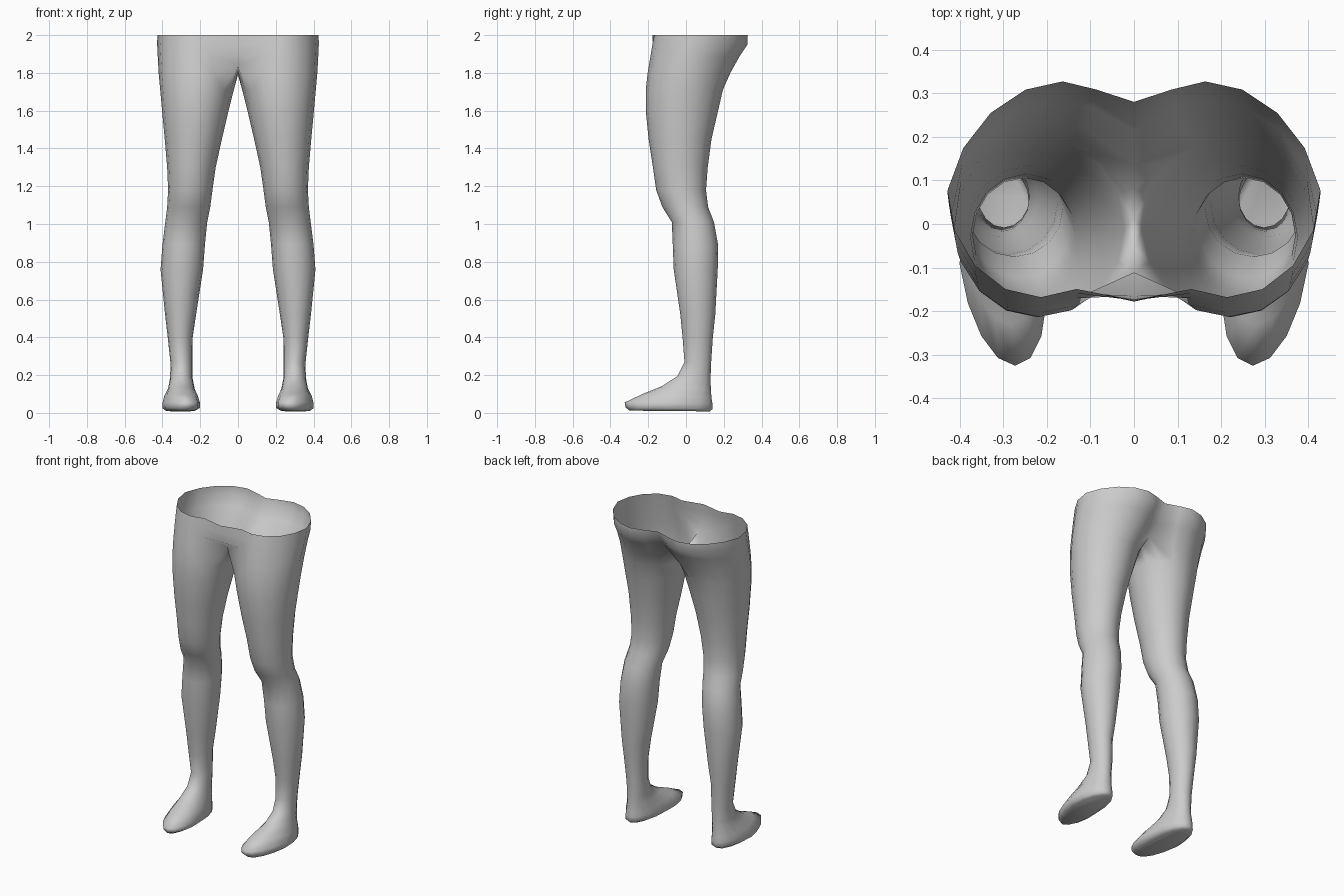
import bpy, bmesh
from math import sin, cos, pi

cube = bpy.data.objects.get("Cube")
if cube:
    bpy.data.objects.remove(cube, do_unlink=True)

SIDES = 16
INNER = range(7, 10)      # columns that end at the crotch
CENTRE = range(6, 11)     # columns that reach the middle line

skin = bpy.data.materials.new("plain grey")
skin.use_nodes = True
skin.diffuse_color = (0.6, 0.6, 0.6, 1)
skin.node_tree.nodes["Principled BSDF"].inputs["Base Color"].default_value = (0.6, 0.6, 0.6, 1)


def section(x0, x1, y0, y1, z_front, z_back, lean_front=0, lean_back=0):
    """Oval cross-section inside the given limits, tilted from front to back."""
    points = []
    for i in range(SIDES):
        c, s = cos(2 * pi * i / SIDES), sin(2 * pi * i / SIDES)
        lean = lean_back * s if s > 0 else -lean_front * s
        points.append([(x0 + x1) / 2 + (x1 - x0) / 2 * c + lean,
                       (y0 + y1) / 2 + (y1 - y0) / 2 * s,
                       z_front + (z_back - z_front) * (1 + s) / 2])
    return points


# Left leg from sole to upper thigh
limb = [
    (.23, .38, -.30, .125, .012, .008, -.02),
    (.205, .40, -.32, .14, .03, .02, -.03),
    (.205, .40, -.325, .14, .055, .05, -.03),
    (.215, .39, -.23, .135, .10, .08, -.02),
    (.23, .37, -.13, .132, .14, .12),
    (.24, .36, -.045, .13, .195, .17),
    (.24, .357, -.008, .132, .27, .25),
    (.24, .372, -.018, .142, .40, .40),
    (.222, .386, -.03, .155, .52, .52),
    (.185, .41, -.065, .168, .76, .76),
    (.175, .40, -.07, .17, .89, .89),
    (.163, .385, -.075, .148, 1.01, 1.01),
    (.147, .375, -.125, .117, 1.09, 1.09),
    (.135, .37, -.158, .106, 1.18, 1.18),
    (.118, .375, -.175, .115, 1.30, 1.30),
    (.085, .388, -.198, .135, 1.45, 1.45),
    (.05, .402, -.213, .17, 1.60, 1.60),
    (.022, .412, -.213, .195, 1.71, 1.71),
]
rings = [section(*s) for s in limb]

# Crotch ring, with its inner columns laid along the middle line
crotch = section(0, .42, -.203, .235, 1.80, 1.80, 0, -.02)
for i in CENTRE:
    crotch[i][0] = 0
    crotch[i][1] *= .8
    crotch[i][2] = 1.79 + .05 * abs(i - 8) / 2
rings.append(crotch)

# Hip rings, open towards the other half
for spec, front, back in [
    ((0, .425, -.188, .285, 1.89, 1.89, 0, -.04), -.165, .215),
    ((0, .428, -.178, .325, 1.95, 1.95, 0, -.05), -.175, .255),
    ((0, .427, -.168, .327, 2.0, 2.0, 0, -.05), -.178, .28),
]:
    hip = section(*spec)
    hip[6][:2] = 0, back
    hip[10][:2] = 0, front
    rings.append(hip)

# Skin the rings
bm = bmesh.new()
grid = []
for level, ring in enumerate(rings):
    is_hip = level > len(limb)
    grid.append([None if is_hip and i in INNER else bm.verts.new(p)
                 for i, p in enumerate(ring)])
for lower, upper in zip(grid, grid[1:]):
    for i in range(SIDES):
        j = (i + 1) % SIDES
        corners = (lower[i], lower[j], upper[j], upper[i])
        if None not in corners:
            bm.faces.new(corners)
bm.faces.new(list(reversed(grid[0])))     # sole
for f in bm.faces:
    f.smooth = True

mesh = bpy.data.meshes.new("legs")
bm.to_mesh(mesh)
bm.free()
mesh.materials.append(skin)
legs = bpy.data.objects.new("legs", mesh)
bpy.context.collection.objects.link(legs)

# Matching right leg
mirror = legs.modifiers.new("mirror", 'MIRROR')
mirror.use_clip = True
mirror.merge_threshold = 0.002
